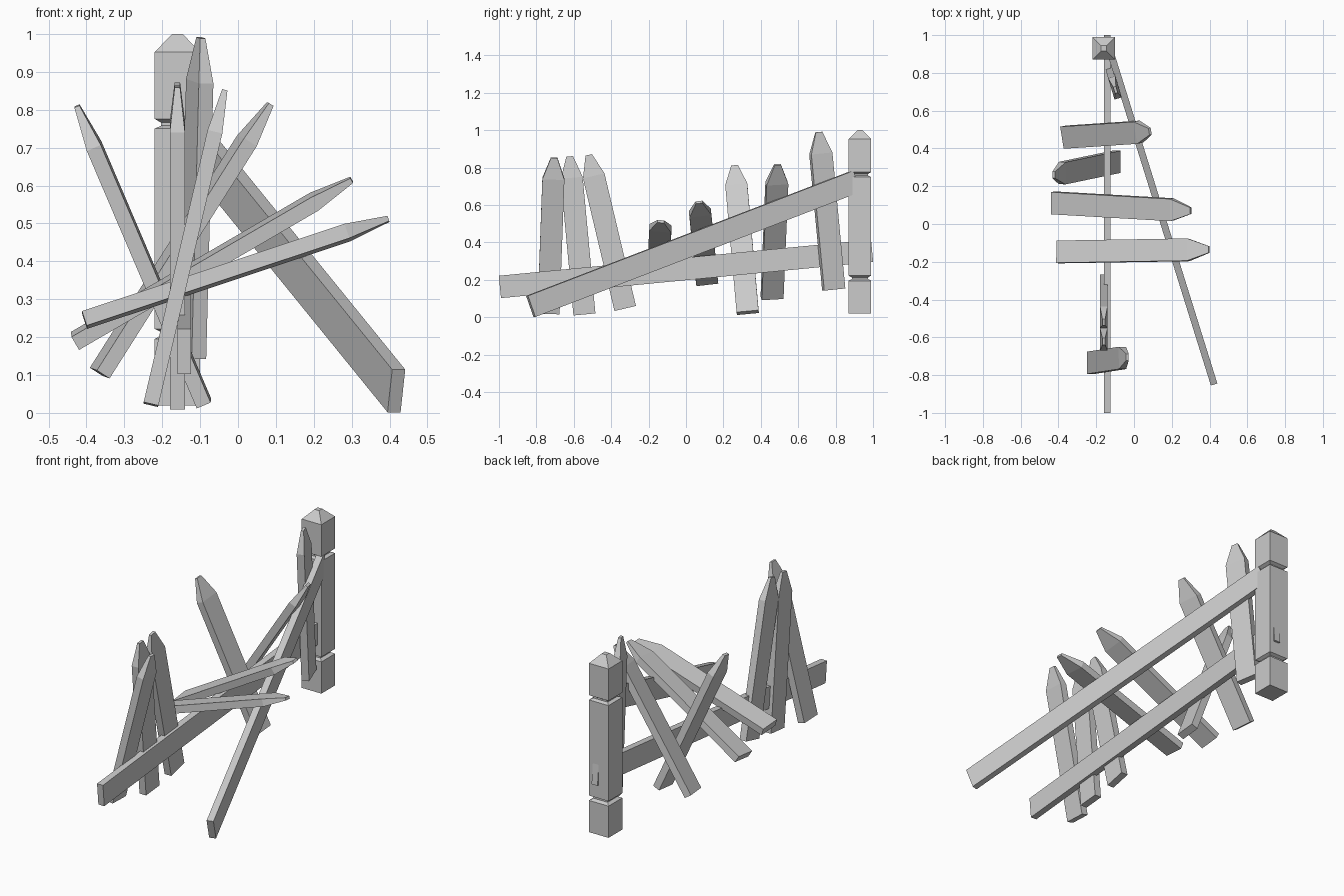
import bpy
from mathutils import Vector

cube = bpy.data.objects.get("Cube")
if cube:
    bpy.data.objects.remove(cube, do_unlink=True)

grey = bpy.data.materials.new("weathered_grey")
grey.use_nodes = True
colour = (0.6, 0.6, 0.6, 1)
grey.diffuse_color = colour
grey.node_tree.nodes["Principled BSDF"].inputs["Base Color"].default_value = colour


def loft(name, origin, u, v, axis, rings):
    """Stack rectangles (distance, half u, half v) along an axis and cap both ends."""
    verts, faces = [], []
    for d, a, b in rings:
        for s, t in ((-1, -1), (1, -1), (1, 1), (-1, 1)):
            verts.append(origin + axis * d + u * (s * a) + v * (t * b))
    for i in range(len(rings) - 1):
        for k in range(4):
            n = (k + 1) % 4
            faces.append((4 * i + k, 4 * i + n, 4 * i + 4 + n, 4 * i + 4 + k))
    last = 4 * len(rings) - 4
    faces += [(3, 2, 1, 0), tuple(range(last, last + 4))]
    mesh = bpy.data.meshes.new(name)
    mesh.from_pydata(verts, [], faces)
    mesh.materials.append(grey)
    obj = bpy.data.objects.new(name, mesh)
    bpy.context.collection.objects.link(obj)
    return obj


def board(name, start, end, across, width, thick, tip=0):
    """Plank between two points, with its wide side along 'across'; tip gives a pointed end."""
    start, end = Vector(start), Vector(end)
    axis = (end - start).normalized()
    across = Vector(across)
    v = (across - axis * across.dot(axis)).normalized()
    u = v.cross(axis)
    length = (end - start).length
    rings = [(0, thick / 2, width / 2), (length - tip, thick / 2, width / 2)]
    if tip:
        rings.append((length, thick * 0.18, width * 0.15))
    return loft(name, start, u, v, axis, rings)


# Square post with two grooves and a pyramid cap
X, Y, Z = Vector((1, 0, 0)), Vector((0, 1, 0)), Vector((0, 0, 1))
profile = [(0.02, 0.06), (0.195, 0.06), (0.205, 0.043), (0.213, 0.043), (0.222, 0.06),
           (0.75, 0.06), (0.758, 0.043), (0.766, 0.043), (0.776, 0.06),
           (0.952, 0.06), (1.0, 0.014)]
loft("post", Vector((-0.16, 0.93, 0)), X, Y, Z, [(z, r, r) for z, r in profile])

# Two long rails, one fallen outward
board("lower_rail", (-0.142, -0.995, 0.162), (-0.142, 0.995, 0.355), Z, 0.12, 0.036)
board("fallen_rail", (0.418, -0.83, 0.058), (-0.125, 0.91, 0.727), Z, 0.12, 0.036)

# Loose pickets: base centre, tip centre, direction of the wide side
pickets = [
    ((-0.12, 0.79, 0.148), (-0.098, 0.71, 0.99), (-0.3, 1, 0)),
    ((-0.365, 0.46, 0.105), (0.085, 0.49, 0.815), (-0.2, 1, 0)),
    ((-0.09, 0.33, 0.025), (-0.425, 0.26, 0.81), (0.05, 1, 0)),
    ((-0.43, 0.112, 0.19), (0.3, 0.07, 0.615), (0, 1, 0.12)),
    ((-0.405, -0.148, 0.245), (0.397, -0.135, 0.512), (0, 1, -0.08)),
    ((-0.16, -0.325, 0.047), (-0.16, -0.52, 0.868), Y),
    ((-0.16, -0.543, 0.015), (-0.16, -0.622, 0.86), Y),
    ((-0.23, -0.735, 0.022), (-0.035, -0.705, 0.852), Y),
]
for i, (base, tip, across) in enumerate(pickets):
    board(f"picket_{i + 1}", base, tip, across, 0.118, 0.04, 0.115)
